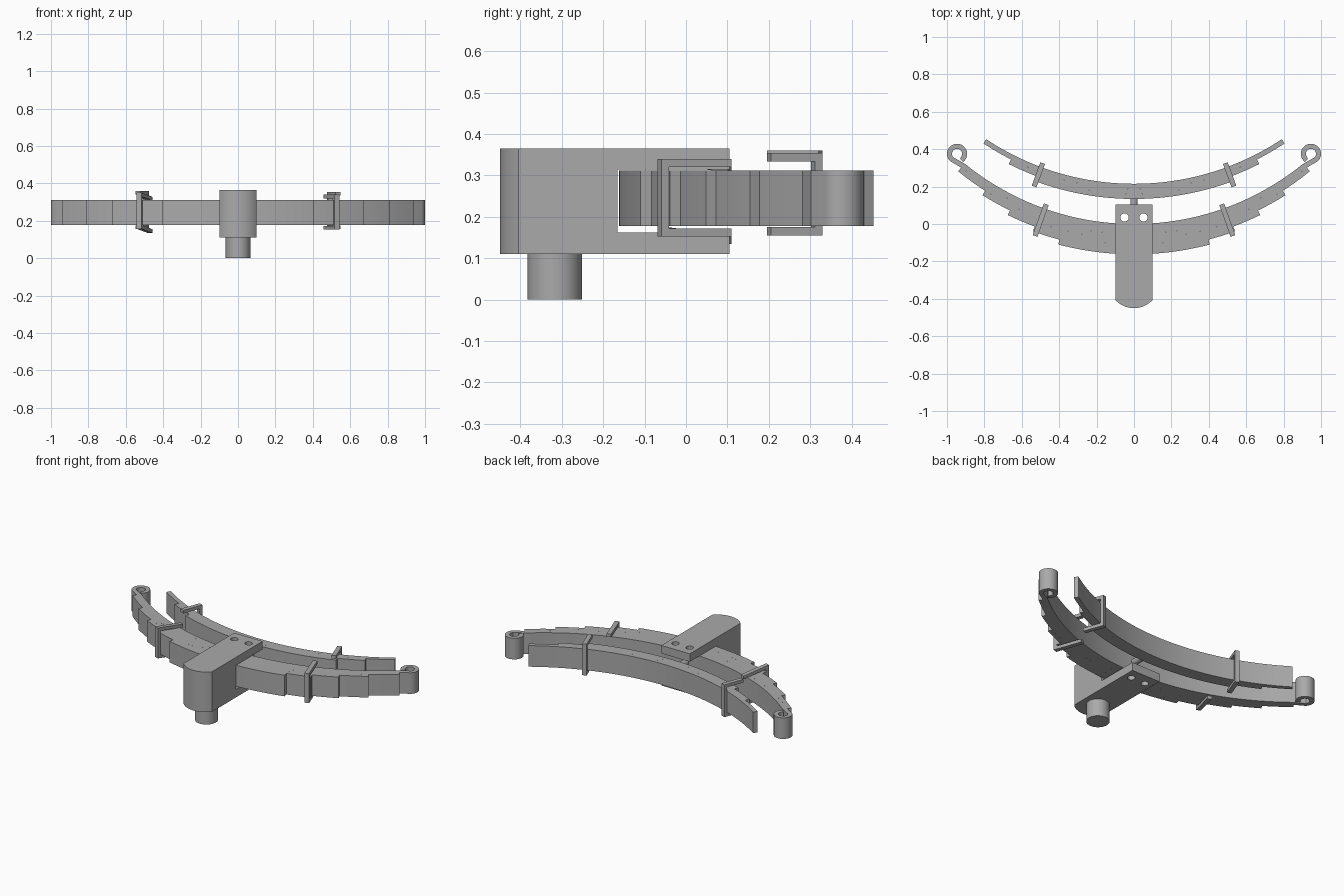
import bpy
import bmesh
from math import sin, cos, radians, asin
from mathutils import Vector

cube = bpy.data.objects.get("Cube")
if cube:
    bpy.data.objects.remove(cube, do_unlink=True)

# One grey steel for everything
steel = bpy.data.materials.new("grey steel")
steel.use_nodes = True
STEEL = (0.4, 0.4, 0.4, 1)
steel.diffuse_color = STEEL
steel.node_tree.nodes["Principled BSDF"].inputs["Base Color"].default_value = STEEL

R = 1.43                    # inner radius of every spring pack
T = 0.027                   # leaf thickness
Z0, Z1 = 0.178, 0.312       # leaf height range


def finish(obj, name):
    obj.name = name
    obj.data.materials.clear()
    obj.data.materials.append(steel)
    bpy.ops.object.select_all(action='DESELECT')
    obj.select_set(True)
    bpy.context.view_layer.objects.active = obj
    bpy.ops.object.shade_smooth_by_angle(angle=radians(30))
    return obj


def prism(name, outline, z0, z1):
    """Extrude a flat outline between two heights."""
    bm = bmesh.new()
    base = bm.faces.new([bm.verts.new((x, y, z0)) for x, y in outline])
    top = bmesh.ops.extrude_face_region(bm, geom=[base])["geom"]
    moved = [v for v in top if isinstance(v, bmesh.types.BMVert)]
    bmesh.ops.translate(bm, verts=moved, vec=(0, 0, z1 - z0))
    bmesh.ops.recalc_face_normals(bm, faces=bm.faces[:])
    mesh = bpy.data.meshes.new(name)
    bm.to_mesh(mesh)
    bm.free()
    obj = bpy.data.objects.new(name, mesh)
    bpy.context.collection.objects.link(obj)
    return finish(obj, name)


def cylinder(name, r, depth, loc, rot=(0, 0, 0)):
    bpy.ops.mesh.primitive_cylinder_add(vertices=40, radius=r, depth=depth,
                                        location=loc, rotation=rot)
    return finish(bpy.context.object, name)


def polar(r, angle, yc):
    """Point at a radius and swing angle about a pack's centre of curvature."""
    return Vector((r * sin(angle), yc - r * cos(angle)))


def strip(path, thickness):
    """Offset a centre line to both sides to make a closed outline."""
    left, right = [], []
    for i, p in enumerate(path):
        d = (path[min(i + 1, len(path) - 1)] - path[max(i - 1, 0)]).normalized()
        n = Vector((-d.y, d.x)) * thickness / 2
        left.append(p + n)
        right.append(p - n)
    return left + right[::-1]


def arc_path(r, end, yc, steps=40):
    return [polar(r, -end + 2 * end * i / steps, yc) for i in range(steps + 1)]


def leaf_pack(name, yc, half_lengths, first=0):
    for i, half in enumerate(half_lengths, first):
        r = R + T * (i + 0.5)
        prism(f"{name}_leaf_{i + 1}",
              strip(arc_path(r, asin(half / (r + T / 2)), yc), T), Z0, Z1)


def clip(name, side, yc, angle, r0, r1, z0, z1, plate_in_front, tilt=0):
    """C-shaped clip: one upright plate plus an arm above and below."""
    wall = 0.02
    along = Vector((sin(angle) * side, -cos(angle)))
    across = Vector((-along.y, along.x)) * 0.0135

    def bar(part, a, b, low, high):
        ends = [along * a, along * b]
        pts = [ends[0] - across, ends[1] - across, ends[1] + across, ends[0] + across]
        obj = prism(f"{name}_{part}", [p + Vector((0, yc)) for p in pts], low, high)
        for i, v in enumerate(obj.data.vertices):
            v.co.z += tilt * ((Vector((v.co.x, v.co.y - yc)).length - r0) / (r1 - r0) - 1)
    bar("upper_arm", r0, r1, z1 - wall, z1)
    bar("lower_arm", r0, r1, z0, z0 + wall)
    a, b = (r1 - wall, r1) if plate_in_front else (r0, r0 + wall)
    bar("plate", a, b, z0 + wall, z1 - wall)


# Main pack: master leaf with rolled eyes, then five shorter leaves
mid = R + T / 2
eye = Vector((0.946, 0.375))
half_path = [polar(mid, radians(39) * i / 20, R) for i in range(21)]
for i in range(33):
    a = radians(-45 + 280 * i / 32)
    half_path.append(eye + Vector((cos(a), sin(a))) * 0.0405)
mirrored = [Vector((-p.x, p.y)) for p in half_path[:0:-1]]
prism("main_leaf_with_eyes", strip(mirrored + half_path, T), Z0, Z1)
leaf_pack("main_spring", R, (0.94, 0.81, 0.675, 0.54, 0.405), first=1)

# Helper pack behind it
HELPER = R + 0.215
leaf_pack("helper_spring", HELPER, (0.805, 0.67, 0.53))

# Clips on both packs
main_angle, helper_angle = radians(19.5), radians(20.3)
clip("left_main_clip", 1, R, main_angle, 1.405, 1.585, 0.152, 0.34, True)
clip("right_main_clip", -1, R, main_angle, 1.405, 1.585, 0.157, 0.35, True, 0.023)
clip("left_helper_clip", 1, HELPER, helper_angle, 1.407, 1.54, 0.155, 0.354, False)
clip("right_helper_clip", -1, HELPER, helper_angle, 1.407, 1.54, 0.155, 0.36, False)

# Forked block with rounded nose, slot and two bolt holes
nose_r = 0.134
half_nose = asin(0.1 / nose_r)
nose = [polar(nose_r, half_nose * (i / 10 - 1), nose_r - 0.45) for i in range(21)]
block = prism("mounting_block", nose + [Vector((0.1, 0.105)), Vector((-0.1, 0.105))],
              0.11, 0.365)
bpy.ops.mesh.primitive_cube_add(size=1, location=(0, 0.035, 0.238))
slot = bpy.context.object
slot.scale = (0.5, 0.4, 0.152)
cutters = [slot] + [cylinder("bolt_hole_cutter", 0.022, 1, (x, 0.035, 0.24))
                    for x in (-0.05, 0.05)]
for cutter in cutters:
    cutter.hide_render = True
    cut = block.modifiers.new("cut", 'BOOLEAN')
    cut.operation = 'DIFFERENCE'
    cut.solver = 'EXACT'
    cut.object = cutter
    bpy.context.view_layer.objects.active = block
    bpy.ops.object.modifier_apply(modifier=cut.name)
    bpy.data.objects.remove(cutter, do_unlink=True)
finish(block, "mounting_block")

# Pivot pin under the block and spacer bolt between the packs
cylinder("pivot_pin", 0.066, 0.112, (0, -0.317, 0.056))
cylinder("spacer_bolt", 0.02, 0.14, (0, 0.065, 0.245), (radians(90), 0, 0))
